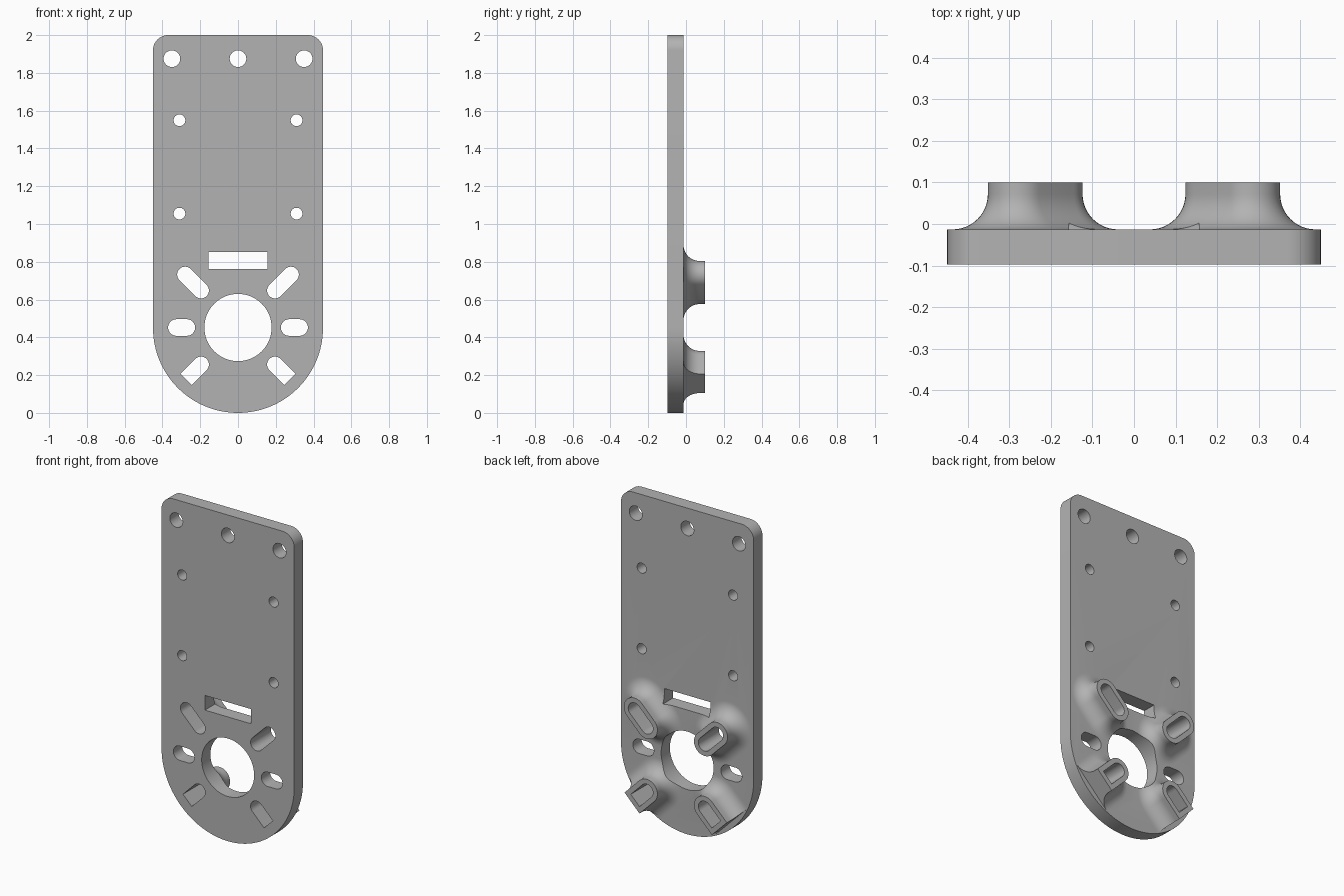
import bpy, bmesh
from math import sin, cos, pi, radians

if "Cube" in bpy.data.objects:
    bpy.data.objects.remove(bpy.data.objects["Cube"], do_unlink=True)

HUB_Z = 0.452                 # centre of the rounded end
FRONT, BACK, TIP = -0.098, -0.013, 0.1
SLOT_R, WALL, FILLET = 0.042, 0.03, 0.085
INNER, OUTER, FLAT = 0.277, 0.396, 0.389

grey = bpy.data.materials.new("grey")
grey.use_nodes = True
grey.diffuse_color = (0.45, 0.45, 0.45, 1)
grey.node_tree.nodes["Principled BSDF"].inputs["Base Color"].default_value = grey.diffuse_color


def arc(cx, cz, r, start, end, steps=20):
    angles = [radians(start + (end - start) * i / steps) for i in range(steps + 1)]
    return [(cx + r * cos(a), cz + r * sin(a)) for a in angles]


def circle(x, z, r):
    return arc(x, z, r, 0, 360, 64)[:-1]


def slot(angle, inner, outer, r, flat=False):
    """Radial slot outline about the hub, with a round or flat outer end."""
    pts = arc(inner, 0, r, 90, 270)
    pts += [(outer, -r), (outer, r)] if flat else arc(outer, 0, r, -90, 90)
    c, s = cos(radians(angle)), sin(radians(angle))
    return [(u * c - v * s, HUB_Z + u * s + v * c) for u, v in pts]


def loft(name, rings):
    """Solid skinned through (y, outline) rings."""
    bm = bmesh.new()
    loops = [[bm.verts.new((x, y, z)) for x, z in pts] for y, pts in rings]
    n = len(loops[0])
    for a, b in zip(loops, loops[1:]):
        for i in range(n):
            j = (i + 1) % n
            bm.faces.new((a[i], a[j], b[j], b[i]))
    bm.faces.new(loops[0])
    bm.faces.new(loops[-1])
    bmesh.ops.recalc_face_normals(bm, faces=bm.faces)
    mesh = bpy.data.meshes.new(name)
    bm.to_mesh(mesh)
    bm.free()
    mesh.materials.append(grey)
    ob = bpy.data.objects.new(name, mesh)
    bpy.context.collection.objects.link(ob)
    return ob


def combine(target, tool, operation):
    """Apply a boolean and drop the tool."""
    mod = target.modifiers.new(operation.lower(), 'BOOLEAN')
    mod.operation, mod.solver, mod.object = operation, 'EXACT', tool
    bpy.context.view_layer.objects.active = target
    bpy.ops.object.modifier_apply(modifier=mod.name)
    bpy.data.objects.remove(tool, do_unlink=True)


# Plate: rounded lower end, small radii on the top corners
outline = (arc(0, 0.45, 0.45, 180, 360, 64)
           + arc(0.37, 1.92, 0.08, 0, 90, 12)
           + arc(-0.37, 1.92, 0.08, 90, 180, 12))
plate = loft("mounting_plate", [(FRONT, outline), (BACK, outline)])

# Slotted bosses flaring into the back of the plate
for angle in (45, 135, 225, 315):
    flat = angle > 180
    end = FLAT + WALL if flat else OUTER
    r = SLOT_R + WALL
    rings = [(-0.05, slot(angle, INNER, end, r + FILLET, flat))]
    for i in range(13):
        t = i / 12 * pi / 2
        rings.append((BACK + FILLET * (1 - cos(t)),
                      slot(angle, INNER, end, r + FILLET * (1 - sin(t)), flat)))
    rings.append((TIP, slot(angle, INNER, end, r, flat)))
    combine(plate, loft("boss", rings), 'UNION')

# Openings: hub bore, cable window, screw holes and slots
w = 0.156
cuts = [circle(0, HUB_Z, 0.178),
        [(-w, 0.762), (w, 0.762), (w, 0.852), (-w, 0.852)]]
cuts += [circle(x, 1.875, 0.044) for x in (-0.35, 0, 0.35)]
cuts += [circle(x, z, 0.031) for x in (-0.31, 0.31) for z in (1.055, 1.549)]
cuts += [slot(a, 0.271, 0.326, 0.044) for a in (0, 180)]
cuts += [slot(a, INNER, OUTER, SLOT_R) for a in (45, 135)]
cuts += [slot(a, INNER, FLAT, SLOT_R, True) for a in (225, 315)]
for pts in cuts:
    combine(plate, loft("cutter", [(-0.3, pts), (0.3, pts)]), 'DIFFERENCE')

# Smooth curved walls, keep rims crisp
bpy.ops.object.select_all(action='DESELECT')
plate.select_set(True)
bpy.context.view_layer.objects.active = plate
bpy.ops.object.shade_smooth_by_angle(angle=radians(30))
